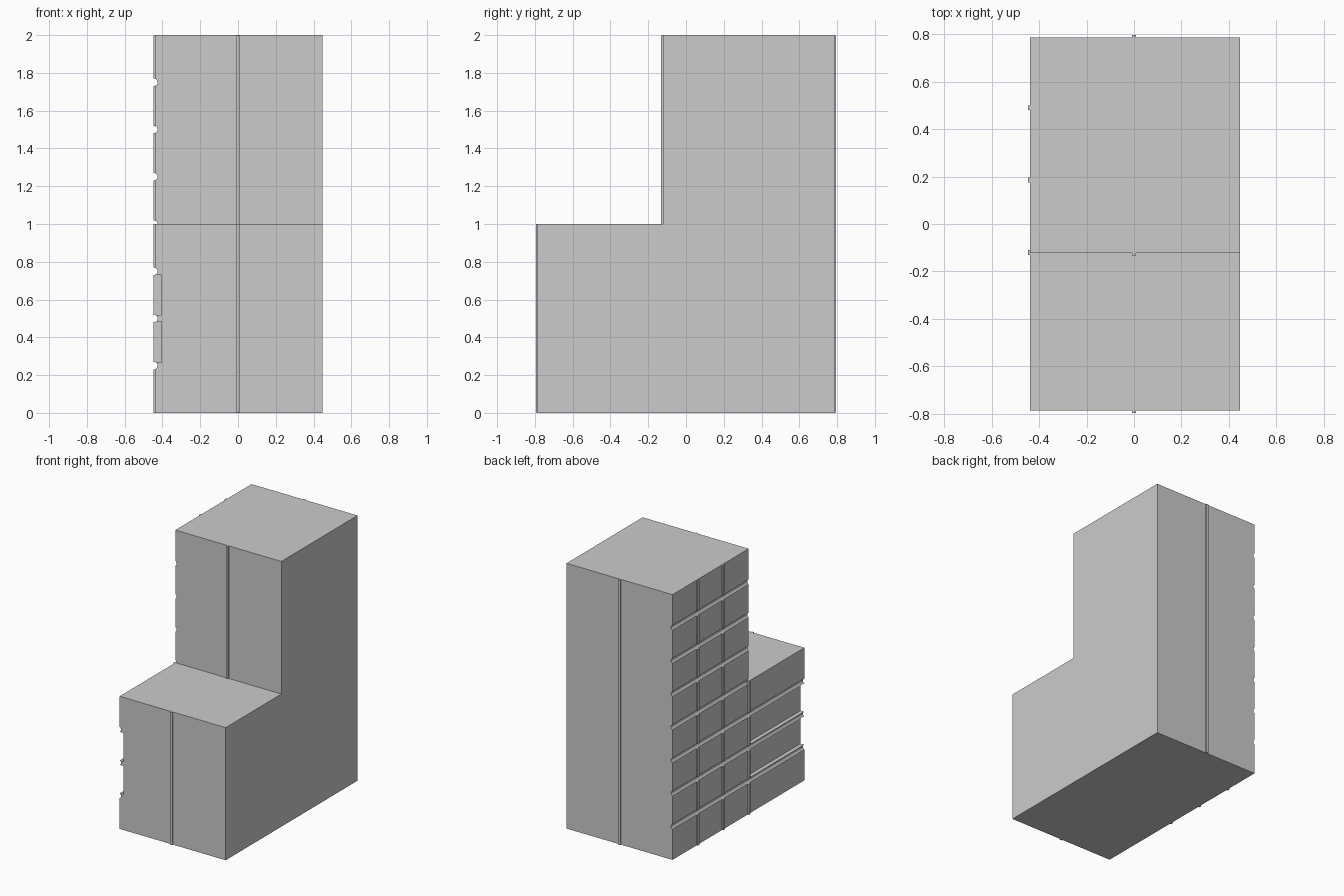
import bpy, bmesh, math
from mathutils import Matrix

if "Cube" in bpy.data.objects:
    bpy.data.objects.remove(bpy.data.objects["Cube"])

LEFT, RIGHT = -0.437, 0.447      # side faces of the body
FRONT, STEP, BACK = -0.785, -0.122, 0.785
RIB = 0.01                       # rib projection and half width


def make_object(name, bm):
    bmesh.ops.recalc_face_normals(bm, faces=bm.faces[:])
    mesh = bpy.data.meshes.new(name)
    bm.to_mesh(mesh)
    bm.free()
    ob = bpy.data.objects.new(name, mesh)
    bpy.context.collection.objects.link(ob)
    return ob


def box(name, x0, x1, y0, y1, z0, z1):
    bm = bmesh.new()
    bmesh.ops.create_cube(bm, size=1, matrix=Matrix.Translation(
        ((x0 + x1) / 2, (y0 + y1) / 2, (z0 + z1) / 2))
        @ Matrix.Diagonal((x1 - x0, y1 - y0, z1 - z0, 1)))
    return make_object(name, bm)


def groove(z, y0, y1):
    bm = bmesh.new()
    bmesh.ops.create_cone(
        bm, cap_ends=True, segments=12, radius1=0.02, radius2=0.02, depth=y1 - y0,
        matrix=Matrix.Translation((-0.445, (y0 + y1) / 2, z))
        @ Matrix.Rotation(math.pi / 2, 4, 'X') @ Matrix.Rotation(math.pi / 12, 4, 'Z'))
    ob = make_object("groove_cutter", bm)
    ob.hide_render = True
    return ob


def cut(ob, cutters):
    for c in cutters:
        m = ob.modifiers.new("cut", 'BOOLEAN')
        m.operation, m.solver, m.object = 'DIFFERENCE', 'EXACT', c
    bpy.context.view_layer.objects.active = ob
    for m in list(ob.modifiers):
        bpy.ops.object.modifier_apply(modifier=m.name)


# stepped body from an L-shaped side profile
profile = [(FRONT, 0), (BACK, 0), (BACK, 2), (STEP, 2), (STEP, 1), (FRONT, 1)]
bm = bmesh.new()
face = bm.faces.new([bm.verts.new((LEFT, y, z)) for y, z in profile])
ext = bmesh.ops.extrude_face_region(bm, geom=[face])
bmesh.ops.translate(bm, vec=(RIGHT - LEFT, 0, 0),
                    verts=[v for v in ext["geom"] if isinstance(v, bmesh.types.BMVert)])
body = make_object("stepped_body", bm)

# cutters: horizontal grooves, and two sunken panels near the front
grooves = [groove(i * 0.25, STEP - 0.001 if i >= 4 else -1, 1) for i in range(1, 8)]
panels = [box("panel_cutter", -0.6, -0.405, -1, STEP, z, z + 0.215)
          for z in (0.268, 0.517)]
for p in panels:
    p.hide_render = True
cut(body, grooves + panels)

# vertical ribs on the left face, interrupted by the grooves
for i, (y, top) in enumerate([(0.49, 2), (0.185, 2), (-0.12, 1)]):
    rib = box(f"left_rib_{i + 1}", LEFT - RIB, -0.402, y - RIB, y + RIB, 0, top - 0.001)
    cut(rib, [g for k, g in enumerate(grooves) if (k + 1) * 0.25 < top])

# centre ribs on the front, the step and the back
for name, y, z0, z1 in [("front_rib", FRONT, 0, 1), ("step_rib", STEP, 1, 2),
                        ("back_rib", BACK, 0, 2)]:
    box(name, -0.009, 0.009, y - RIB, y + RIB, z0 + 0.001, z1 - 0.001)

for c in grooves + panels:
    bpy.data.objects.remove(c)
